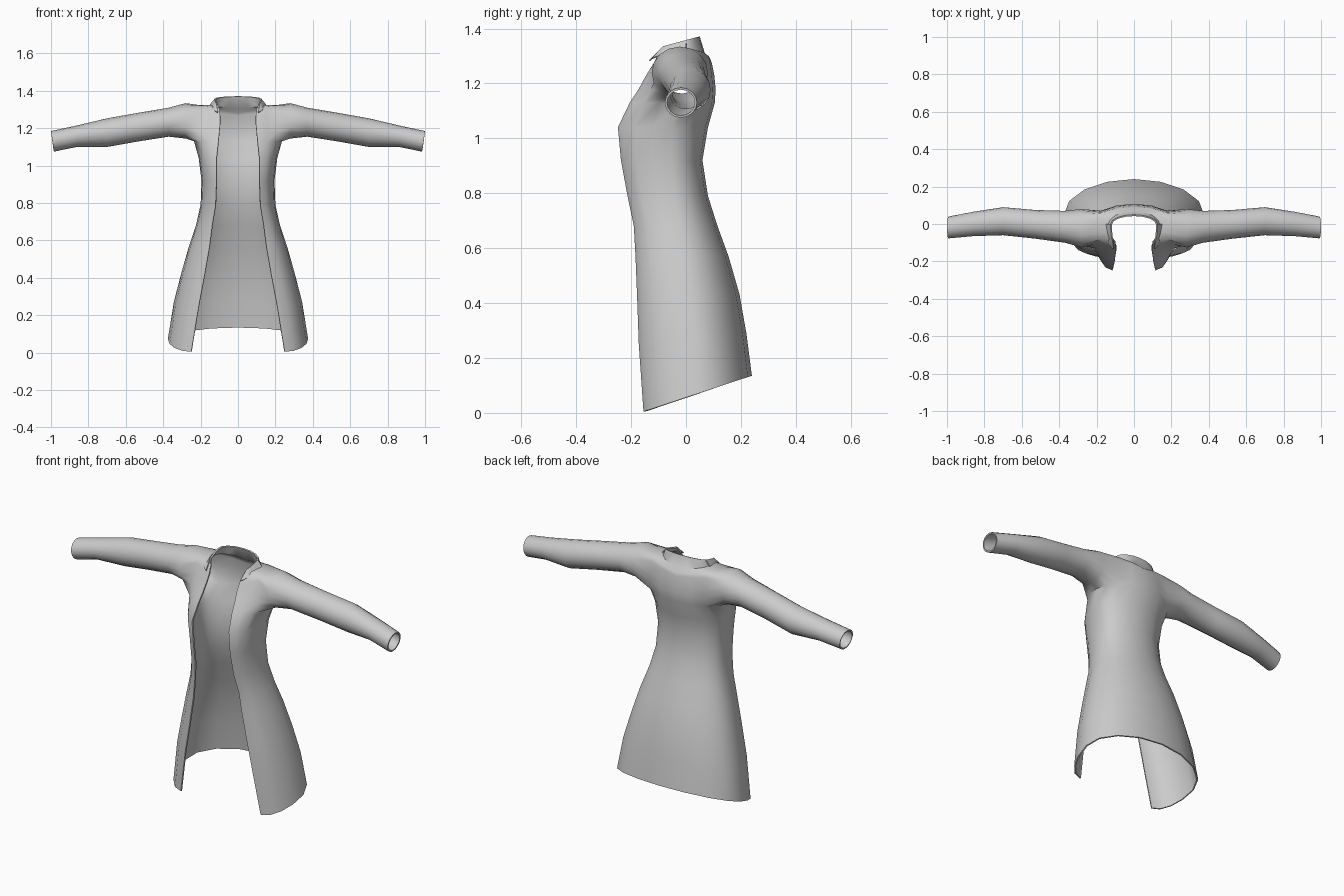
import bpy
import bmesh
from math import sin, cos, pi

cube = bpy.data.objects.get("Cube")
if cube:
    bpy.data.objects.remove(cube, do_unlink=True)

fabric = bpy.data.materials.new("grey fabric")
fabric.use_nodes = True
GREY = (0.6, 0.6, 0.6, 1)
fabric.diffuse_color = GREY
fabric.node_tree.nodes["Principled BSDF"].inputs["Base Color"].default_value = GREY

# Body levels: front z, slope to the back, side lift,
# opening x, front y, half width, side y, back y
LEVELS = [
    (.005, .33, 0, .25, -.155, .375, .05, .24),
    (.25, .1, 0, .21, -.172, .343, .04, .22),
    (.42, .03, 0, .178, -.178, .303, .02, .195),
    (.57, 0, 0, .152, -.184, .262, 0, .155),
    (.68, 0, 0, .138, -.19, .225, -.02, .115),
    (.79, 0, 0, .12, -.213, .2, -.04, .08),
    (.92, 0, 0, .115, -.237, .195, -.05, .06),
    (1.04, 0, 0, .115, -.248, .21, -.05, .08),
    (1.13, 0, 0, .105, -.205, .235, -.03, .105),
    (1.18, 0, 0, .1, -.172, .25, -.02, .108),
    (1.23, 0, 0, .095, -.145, .25, -.015, .103),
    (1.27, 0, .03, .095, -.12, .24, -.015, .095),
    (1.285, 0, .04, .098, -.112, .215, -.01, .09),
    (1.305, 0, .02, .1, -.1, .14, -.01, .07),
    (1.335, .27, 0, .115, -.085, .125, 0, .05),
]
# Sleeve rings: x, bottom z, top z, front y, back y
RINGS = [
    (.28, 1.145, 1.334, -.125, .08),
    (.37, 1.155, 1.31, -.1, .07),
    (.53, 1.13, 1.283, -.078, .075),
    (.7, 1.1, 1.253, -.06, .09),
    (.86, 1.1, 1.215, -.065, .065),
    (.992, 1.075, 1.185, -.077, .04),
]
QUARTER = 4                 # columns from the front edge to the side
COLUMNS = 2 * QUARTER       # columns from the front edge to the back centre
HOLE_COLS = (2, 6)
HOLE_ROWS = (8, 12)


def section(level):
    """Half cross-section from the front edge round the side to the back."""
    z, slope, lift, edge, front, width, side, back = level
    points = []
    for i in range(COLUMNS + 1):
        a = i / QUARTER * pi / 2
        if i <= QUARTER:
            x = edge + (width - edge) * sin(a)
            y = side + (front - side) * cos(a)
        else:
            x = width * sin(a)
            y = side - (back - side) * cos(a)
        if i == COLUMNS:
            x = 0
        points.append((x, y, z + slope * (y - front) + lift * sin(a)))
    return points


def finish(name, bm, thickness):
    """Turn a half into a mirrored, thickened, smooth cloth object."""
    mesh = bpy.data.meshes.new(name)
    bm.to_mesh(mesh)
    bm.free()
    mesh.materials.append(fabric)
    obj = bpy.data.objects.new(name, mesh)
    bpy.context.collection.objects.link(obj)
    bpy.ops.object.select_all(action='DESELECT')
    obj.select_set(True)
    bpy.context.view_layer.objects.active = obj
    mirror = obj.modifiers.new("mirror", 'MIRROR')
    mirror.merge_threshold = 0.001
    solid = obj.modifiers.new("cloth", 'SOLIDIFY')
    solid.thickness = thickness
    solid.offset = -1
    for modifier in ("mirror", "cloth"):
        bpy.ops.object.modifier_apply(modifier=modifier)
    bpy.ops.object.shade_smooth_by_angle(angle=pi / 4)


# Coat body with an armhole left open
bm = bmesh.new()
grid = [[bm.verts.new(p) for p in section(level)] for level in LEVELS]
(c0, c1), (r0, r1) = HOLE_COLS, HOLE_ROWS
for r in range(len(grid) - 1):
    for c in range(COLUMNS):
        if not (c0 <= c < c1 and r0 <= r < r1):
            bm.faces.new((grid[r][c], grid[r][c + 1],
                          grid[r + 1][c + 1], grid[r + 1][c]))

# Sleeve continued from the armhole
loop = [grid[r0][c] for c in range(c0, c1)]
loop += [grid[r][c1] for r in range(r0, r1)]
loop += [grid[r1][c] for c in range(c1, c0, -1)]
loop += [grid[r][c0] for r in range(r1, r0, -1)]
count = len(loop)
for x, low, high, front, back in RINGS:
    ring = []
    for j in range(count):
        a = 2 * pi * (j - 2) / count
        tilt = -0.008 * cos(a) if x == RINGS[-1][0] else 0
        ring.append(bm.verts.new((x + tilt,
                                  (front + back) / 2 + (back - front) / 2 * sin(a),
                                  (low + high) / 2 - (high - low) / 2 * cos(a))))
    for j in range(count):
        k = (j + 1) % count
        bm.faces.new((loop[j], loop[k], ring[k], ring[j]))
    loop = ring
bmesh.ops.delete(bm, geom=[v for v in bm.verts if not v.link_faces], context='VERTS')
bmesh.ops.recalc_face_normals(bm, faces=bm.faces)
finish("coat", bm, 0.008)

# Folded collar flap on each side of the neck
bm = bmesh.new()
flap = (1.285, .2, .015, .108, -.135, .15, 0, .07)
top, low = ([bm.verts.new(p) for p in section(level)[:QUARTER + 1]]
            for level in (LEVELS[-1], flap))
for c in range(QUARTER):
    bm.faces.new((low[c], low[c + 1], top[c + 1], top[c]))
finish("collar_flaps", bm, 0.005)
